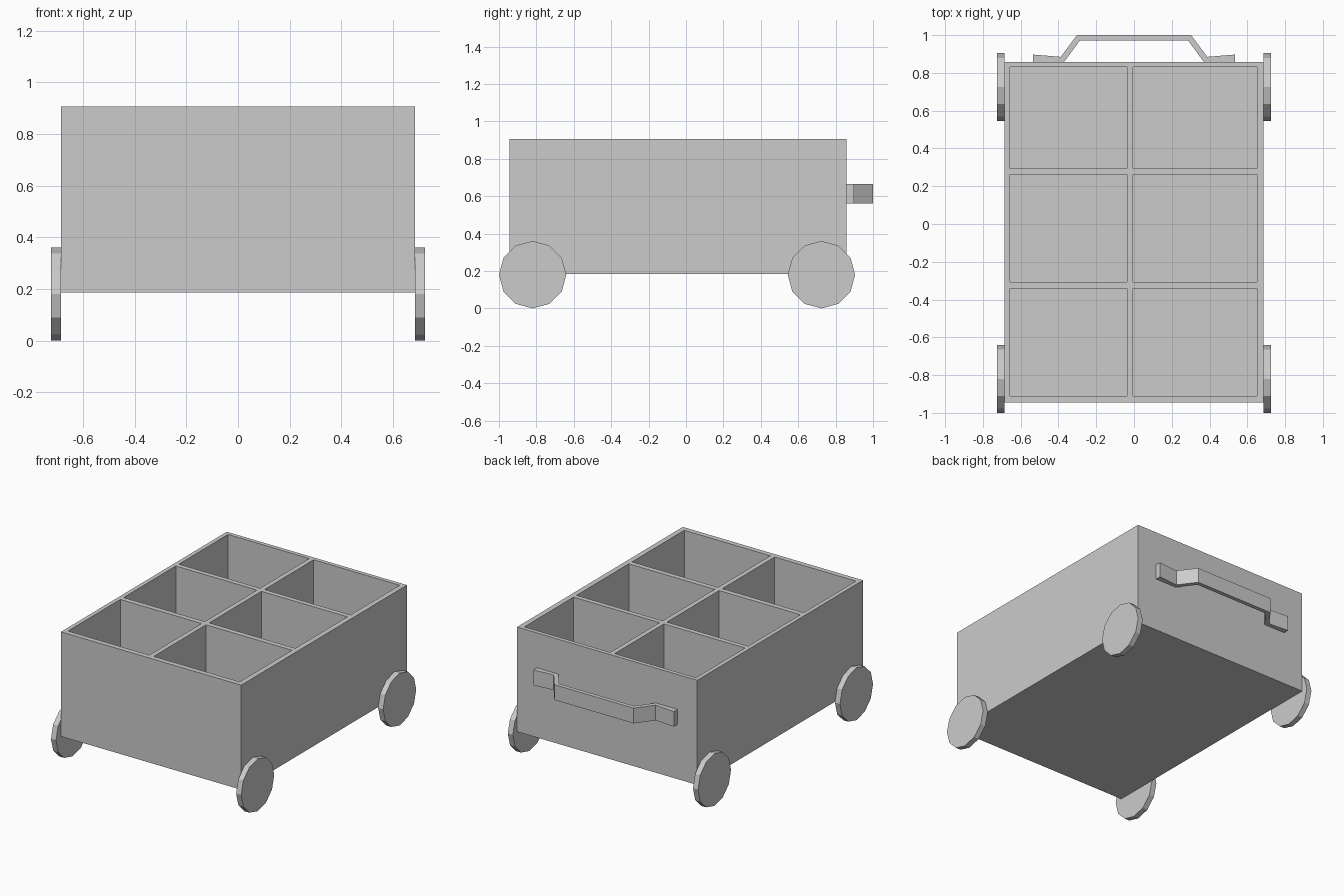
import bpy
import bmesh
from math import radians
from mathutils import Matrix, Vector

old = bpy.data.objects.get("Cube")
if old:
    bpy.data.objects.remove(old, do_unlink=True)

grey = bpy.data.materials.new("plain grey")
grey.use_nodes = True
grey.diffuse_color = (0.6, 0.6, 0.6, 1)
grey.node_tree.nodes["Principled BSDF"].inputs["Base Color"].default_value = (0.6, 0.6, 0.6, 1)


def finish(name, bm):
    bmesh.ops.recalc_face_normals(bm, faces=bm.faces)
    mesh = bpy.data.meshes.new(name)
    bm.to_mesh(mesh)
    bm.free()
    mesh.materials.append(grey)
    obj = bpy.data.objects.new(name, mesh)
    bpy.context.collection.objects.link(obj)
    return obj


# Crate: a gridded top whose cells are pushed down to the floor
TOP, BOTTOM, FLOOR = 0.905, 0.185, 0.22
xs = [-0.686, -0.657, -0.038, -0.005, 0.65, 0.686]
ys = [-0.945, -0.91, -0.341, -0.306, 0.262, 0.295, 0.83, 0.858]
bm = bmesh.new()
grid = [[bm.verts.new((x, y, TOP)) for y in ys] for x in xs]
cells, rims = [], []
for i in range(len(xs) - 1):
    for j in range(len(ys) - 1):
        face = bm.faces.new((grid[i][j], grid[i + 1][j], grid[i + 1][j + 1], grid[i][j + 1]))
        (cells if i % 2 and j % 2 else rims).append(face)
border = [e for e in bm.edges if e.is_boundary]
skirt = bmesh.ops.extrude_edge_only(bm, edges=border)["geom"]
for v in skirt:
    if isinstance(v, bmesh.types.BMVert):
        v.co.z = BOTTOM
bmesh.ops.holes_fill(bm, edges=[e for e in bm.edges if e.is_boundary], sides=0)
for face in bmesh.ops.extrude_discrete_faces(bm, faces=cells)["faces"]:
    for v in face.verts:
        v.co.z = FLOOR
# Side walls for each compartment
bmesh.ops.remove_doubles(bm, verts=bm.verts, dist=0.0001)
bmesh.ops.dissolve_limit(bm, angle_limit=radians(1), verts=bm.verts, edges=bm.edges)
finish("divided_crate", bm)

# Wheels: thin twelve-sided discs against the sides
for end, y in (("front", -0.82), ("back", 0.724)):
    for side, x in (("left", 0.705), ("right", -0.705)):
        bm = bmesh.new()
        bmesh.ops.create_cone(bm, cap_ends=True, segments=12, radius1=0.18, radius2=0.18, depth=0.038,
                              matrix=Matrix.Translation((x, y, 0.18)) @ Matrix.Rotation(radians(90), 4, "Y"))
        finish(f"{end}_{side}_wheel", bm)

# Pull handle: a bent flat strip on the back
outer = [(0.535, 0.897), (0.388, 0.885), (0.302, 1.0)]
inner = [(0.286, 0.972), (0.37, 0.858), (0.535, 0.858)]
half = outer + [(-x, y) for x, y in reversed(outer)]
half += [(-x, y) for x, y in reversed(inner)][::1] and [(-x, y) for x, y in reversed(inner)] + inner
bm = bmesh.new()
strip = bm.faces.new([bm.verts.new((x, y, 0.56)) for x, y in half])
raised = bmesh.ops.extrude_face_region(bm, geom=[strip])["geom"]
bmesh.ops.translate(bm, vec=Vector((0, 0, 0.105)),
                    verts=[v for v in raised if isinstance(v, bmesh.types.BMVert)])
finish("pull_handle", bm)
